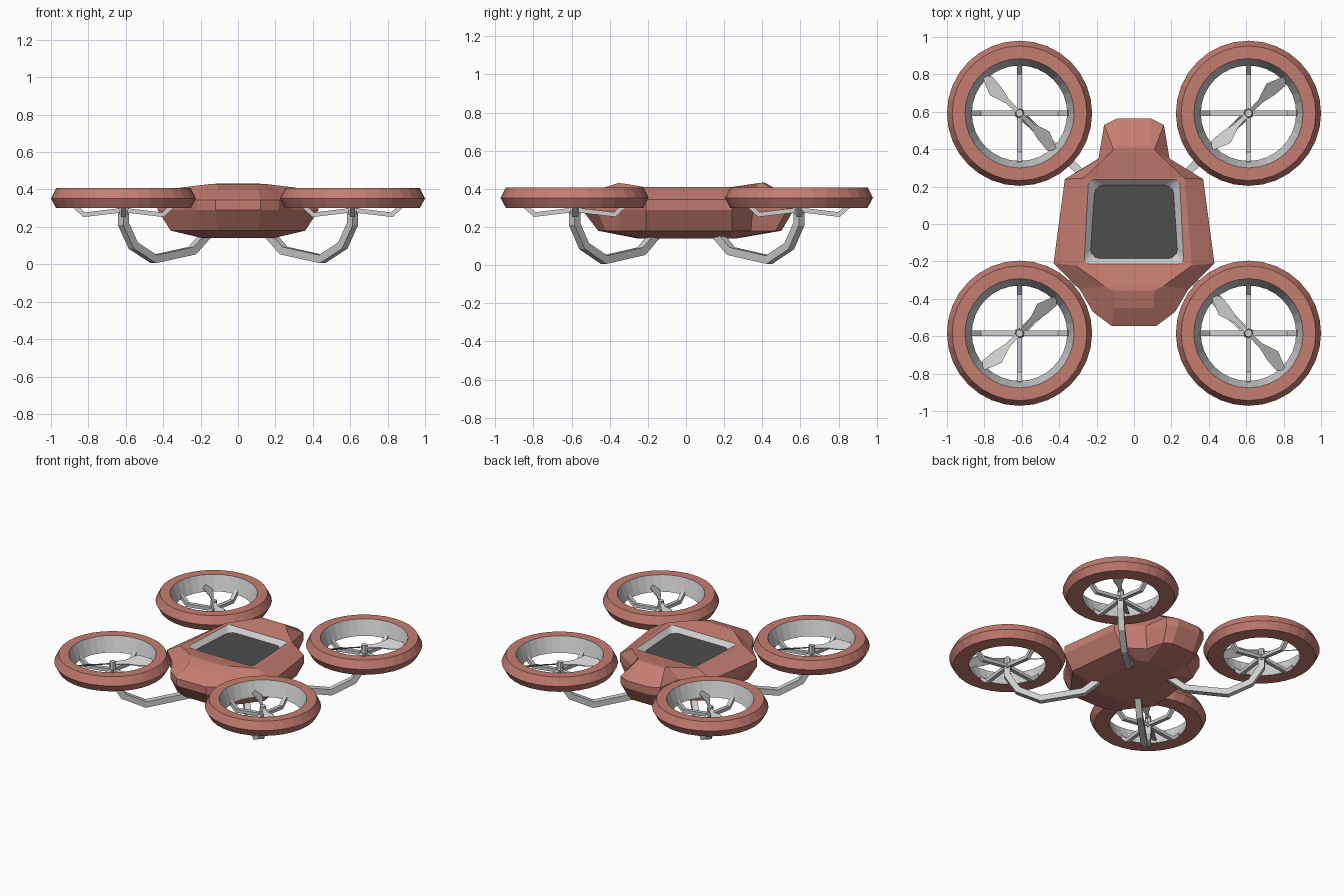
import bpy, bmesh, math
from mathutils import Vector

if "Cube" in bpy.data.objects:
    bpy.data.objects.remove(bpy.data.objects["Cube"])


def material(name, col):
    m = bpy.data.materials.new(name)
    m.diffuse_color = (*col, 1)
    m.use_nodes = True
    m.node_tree.nodes["Principled BSDF"].inputs["Base Color"].default_value = m.diffuse_color
    return m


RED = material("dusty red", (0.56, 0.205, 0.165))
GREY = material("light grey", (0.62, 0.62, 0.62))
DARK = material("dark glass", (0.075, 0.075, 0.075))


def finish(bm, name, mats, recalc=True):
    if recalc:
        bmesh.ops.recalc_face_normals(bm, faces=bm.faces)
    me = bpy.data.meshes.new(name)
    bm.to_mesh(me)
    bm.free()
    for m in mats:
        me.materials.append(m)
    ob = bpy.data.objects.new(name, me)
    bpy.context.collection.objects.link(ob)
    return ob


def bar(name, path, side, width, thick):
    """Rectangular bar with mitred bends along a planar path."""
    bm = bmesh.new()
    path, side = [Vector(p) for p in path], Vector(side).normalized()
    rings = []
    for i, p in enumerate(path):
        a = (p - path[max(i - 1, 0)]).normalized()
        b = (path[min(i + 1, len(path) - 1)] - p).normalized()
        t = (a + b).normalized()
        dirs = [d for d in (a, b) if d.length > 0]
        n = side.cross(t).normalized() / max(0.5, t.dot(dirs[0]))
        rings.append([bm.verts.new(p + side * width / 2 * u + n * thick / 2 * v)
                      for u, v in ((-1, -1), (1, -1), (1, 1), (-1, 1))])
    for r, s in zip(rings, rings[1:]):
        for k in range(4):
            bm.faces.new((r[k], r[(k + 1) % 4], s[(k + 1) % 4], s[k]))
    bm.faces.new(rings[0])
    bm.faces.new(rings[-1])
    return finish(bm, name, [GREY])


def duct(name, cx, cy, n=32):
    """Ring lathe: red shell outside, grey inner wall."""
    prof = [(0.255, 0.30), (0.36, 0.30), (0.388, 0.352), (0.36, 0.408), (0.292, 0.408)]
    bm = bmesh.new()
    rings = []
    for i in range(n):
        a = 2 * math.pi * i / n
        rings.append([bm.verts.new((cx + r * math.cos(a), cy + r * math.sin(a), z)) for r, z in prof])
    m = len(prof)
    for i in range(n):
        r, s = rings[i], rings[(i + 1) % n]
        for k in range(m):
            f = bm.faces.new((r[k], s[k], s[(k + 1) % m], r[(k + 1) % m]))
            f.material_index = 1 if k == m - 1 else 0
    finish(bm, name, [RED, GREY])


def propeller(name, c, d):
    """Two pitched blades along the direction d, plus the hub."""
    bm = bmesh.new()
    p = Vector((-d.y, d.x, 0))
    outline = [(0.0, -0.01), (0.1, -0.014), (0.17, -0.03), (0.245, -0.036), (0.268, -0.012),
               (0.268, 0.008), (0.18, 0.044), (0.09, 0.014), (0.0, 0.01)]
    for s in (1, -1):
        vs = [bm.verts.new(c + d * r * s + p * w * s + Vector((0, 0, 0.335 + 0.6 * w)))
              for r, w in outline]
        f = bm.faces.new(vs)
        e = bmesh.ops.extrude_face_region(bm, geom=[f])
        for v in e["geom"]:
            if isinstance(v, bmesh.types.BMVert):
                v.co.z += 0.006
    hub = bmesh.ops.create_cone(bm, cap_ends=True, segments=8, radius1=0.028, radius2=0.02, depth=0.09)
    bmesh.ops.translate(bm, verts=hub["verts"], vec=c + Vector((0, 0, 0.31)))
    finish(bm, name, [GREY])


# Body: stacked half outlines (x, y, z), mirrored in x
mid = [(0.09, 0.565), (0.16, 0.53), (0.19, 0.35), (0.37, 0.24),
       (0.43, -0.21), (0.29, -0.35), (0.22, -0.47), (0.12, -0.545)]
low = [(0.09, 0.50), (0.14, 0.47), (0.17, 0.34), (0.31, 0.24),
       (0.36, -0.21), (0.26, -0.34), (0.20, -0.42), (0.11, -0.46)]
base = [(0.07, 0.265), (0.10, 0.26), (0.13, 0.25), (0.16, 0.235),
        (0.19, -0.21), (0.17, -0.235), (0.13, -0.25), (0.07, -0.255)]
top = [(0.09, 0.415, 0.432), (0.11, 0.40, 0.432), (0.125, 0.38, 0.43), (0.27, 0.245, 0.41),
       (0.31, -0.222, 0.41), (0.16, -0.33, 0.428), (0.11, -0.355, 0.43), (0.105, -0.45, 0.40)]
levels = [[(x, y, 0.14) for x, y in base], [(x, y, 0.18) for x, y in low],
          [(x, y, 0.29) for x, y in mid], [(x, y, 0.345) for x, y in mid], top]
bm = bmesh.new()
loops = []
for lv in levels:
    right = [bm.verts.new(p) for p in lv]
    left = [bm.verts.new((-x, y, z)) for x, y, z in lv]
    loops.append(right + left[::-1])
for a, b in zip(loops, loops[1:]):
    for k in range(16):
        j = (k + 1) % 16
        bm.faces.new((a[k], a[j], b[j], b[k]))
bm.faces.new(loops[0])
t = loops[-1]
for k in range(7):
    if k != 3:
        bm.faces.new((t[k], t[k + 1], t[14 - k], t[15 - k]))


# Cockpit recess with rounded corners in the flat roof
def rounded(xr, yr, xf, yf, z, rad):
    vs = []
    for sx, w, y, sy, a0 in ((1, xr, yr, 1, 0), (-1, xr, yr, 1, 90), (-1, xf, yf, -1, 180), (1, xf, yf, -1, 270)):
        for i in range(4):
            a = math.radians(a0 + 30 * i)
            vs.append(bm.verts.new((sx * (w - rad) + rad * math.cos(a), y - sy * rad + rad * math.sin(a), z)))
    return vs


rim = rounded(0.245, 0.238, 0.265, -0.214, 0.41, 0.03)
floor = rounded(0.212, 0.208, 0.232, -0.184, 0.378, 0.045)
edges = [bm.edges.new((rim[i], rim[(i + 1) % 16])) for i in range(16)]
quad = (t[3], t[4], t[11], t[12])
for i in range(4):
    a, b = quad[i], quad[(i + 1) % 4]
    edges.append(bm.edges.get((a, b)) or bm.edges.new((a, b)))
bmesh.ops.triangle_fill(bm, edges=edges, use_beauty=True, normal=(0, 0, 1))
for i in range(16):
    j = (i + 1) % 16
    bm.faces.new((rim[i], rim[j], floor[j], floor[i])).material_index = 1
bm.faces.new(floor).material_index = 2
finish(bm, "body", [RED, GREY, DARK])

# Four rotor units, each with a duct, spokes, propeller and landing leg
for sx, xn in ((1, "right"), (-1, "left")):
    for sy, yn in ((1, "rear"), (-1, "front")):
        tag = yn + "_" + xn
        c = Vector((0.612 * sx, 0.592 if sy > 0 else -0.584, 0))
        duct("duct_" + tag, c.x, c.y)
        propeller("propeller_" + tag, c, Vector((sx, sy, 0)).normalized())
        for i, d in enumerate(((1, 0), (0, 1), (-1, 0), (0, -1))):
            d = Vector((*d, 0))
            bar(f"spoke_{tag}_{i}", [c + d * r + Vector((0, 0, z)) for r, z in
                                     ((0.265, 0.315), (0.21, 0.265), (0, 0.29))],
                (-d.y, d.x, 0), 0.028, 0.024)
        h = Vector((c.x, c.y, 0))
        leg = [(1, 0.30), (1, 0.215), (0.915, 0.10), (0.735, 0.028), (0.40, 0.073), (0.26, 0.17)]
        bar("leg_" + tag, [h * k + Vector((0, 0, z)) for k, z in leg], (-c.y, c.x, 0), 0.042, 0.042)
